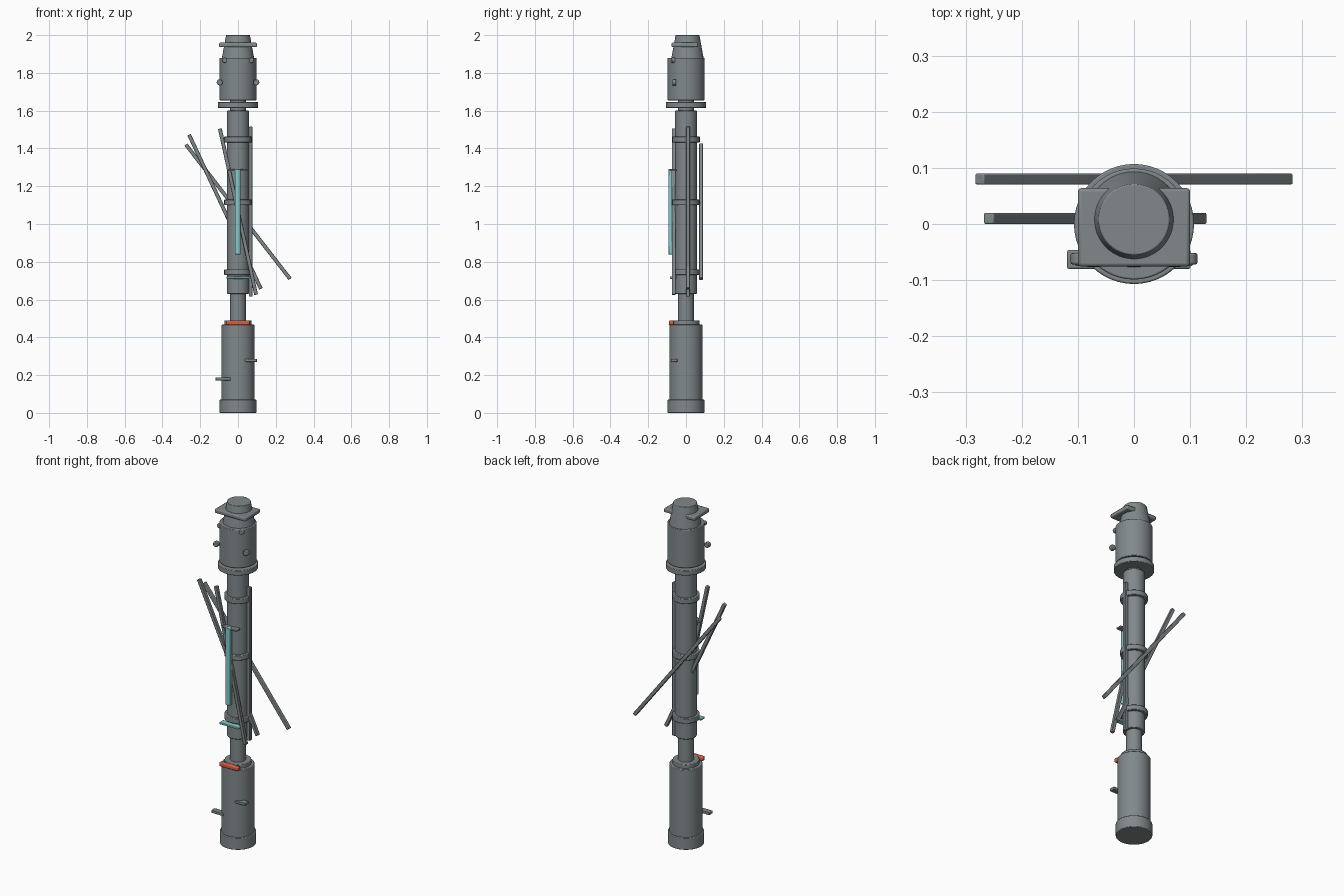
import bpy
import math
from mathutils import Vector

cube = bpy.data.objects.get("Cube")
if cube:
    bpy.data.objects.remove(cube, do_unlink=True)


def material(name, rgb):
    m = bpy.data.materials.new(name)
    m.use_nodes = True
    m.diffuse_color = (*rgb, 1)
    m.node_tree.nodes["Principled BSDF"].inputs["Base Color"].default_value = (*rgb, 1)
    return m


GREY = material("gunmetal grey", (0.22, 0.25, 0.26))
CYAN = material("pale cyan", (0.25, 0.60, 0.61))
RED = material("orange red", (0.68, 0.11, 0.06))


def finish(obj, name, mat, bevel):
    obj.name = name
    obj.data.materials.append(mat)
    if bevel:
        mod = obj.modifiers.new("soft edges", "BEVEL")
        mod.width = bevel
        mod.segments = 2
        mod.limit_method = "ANGLE"
    bpy.ops.object.shade_smooth_by_angle(angle=math.radians(35))
    return obj


def tube(name, r1, z1, z2, r2=None, y=0, bevel=0.003):
    bpy.ops.mesh.primitive_cone_add(vertices=48, radius1=r1, radius2=r1 if r2 is None else r2,
                                    depth=z2 - z1, location=(0, y, (z1 + z2) / 2))
    return finish(bpy.context.object, name, GREY, bevel)


def block(name, centre, size, mat=GREY, tilt=0, bevel=0.003):
    bpy.ops.mesh.primitive_cube_add(size=1, location=centre)
    obj = bpy.context.object
    obj.scale = size
    bpy.ops.object.transform_apply(location=False, rotation=False, scale=True)
    obj.rotation_euler.y = math.radians(tilt)
    return finish(obj, name, mat, bevel)


def knob(name, centre, radius, depth):
    bpy.ops.mesh.primitive_cylinder_add(vertices=16, radius=radius, depth=depth, location=centre,
                                        rotation=(math.pi / 2, 0, 0))
    return finish(bpy.context.object, name, GREY, 0.003)


# Lower grip
tube("base_cap", 0.097, 0, 0.07)
tube("grip_barrel", 0.088, 0.06, 0.467)
tube("grip_collar", 0.071, 0.46, 0.49)
tube("lower_neck", 0.042, 0.48, 0.64, bevel=0)
block("grip_pin_right", (-0.079, -0.063, 0.18), (0.08, 0.034, 0.016))
block("grip_pin_left", (0.068, -0.063, 0.278), (0.065, 0.034, 0.016))
block("collar_bar", (0, -0.078, 0.477), (0.122, 0.026, 0.024), RED, bevel=0.006)

# Middle tube and its bands
tube("middle_tube", 0.058, 0.63, 1.6)
for i, z in enumerate((0.745, 1.115, 1.447)):
    tube(f"band_{i + 1}", 0.073, z - 0.015, z + 0.015)

# Front light strip with its end plates
block("light_strip", (-0.002, -0.083, 1.065), (0.03, 0.02, 0.452), CYAN)
block("strip_upper_plate", (0, -0.068, 1.285), (0.1, 0.036, 0.01))
block("strip_lower_plate", (0, -0.068, 0.716), (0.122, 0.036, 0.012), CYAN)

# Four square rods around the tube, each tilted further than the last
for name, x, y, tilt in (("rod_left", 0.067, 0.01, 0), ("rod_front", 0, -0.065, -12.3),
                         ("rod_right", -0.069, 0.01, -25), ("rod_back", 0, 0.08, -37.8)):
    block(name, (x, y, 1.065), (0.02, 0.02, 0.9), tilt=tilt)

# Head
tube("upper_neck", 0.042, 1.59, 1.67, bevel=0)
tube("head_flange", 0.107, 1.615, 1.645)
tube("head_barrel", 0.099, 1.655, 1.88)
tube("nose_cone", 0.086, 1.875, 2.0, r2=0.063, y=0.008, bevel=0.002)
block("nose_plate", (0, -0.006, 1.948), (0.2, 0.14, 0.024), bevel=0.006)
for side, s in (("left", 1), ("right", -1)):
    knob(f"side_knob_{side}", (s * 0.097, -0.062, 1.75), 0.016, 0.02)
    knob(f"top_knob_{side}", (s * 0.07, -0.067, 1.867), 0.014, 0.02)
